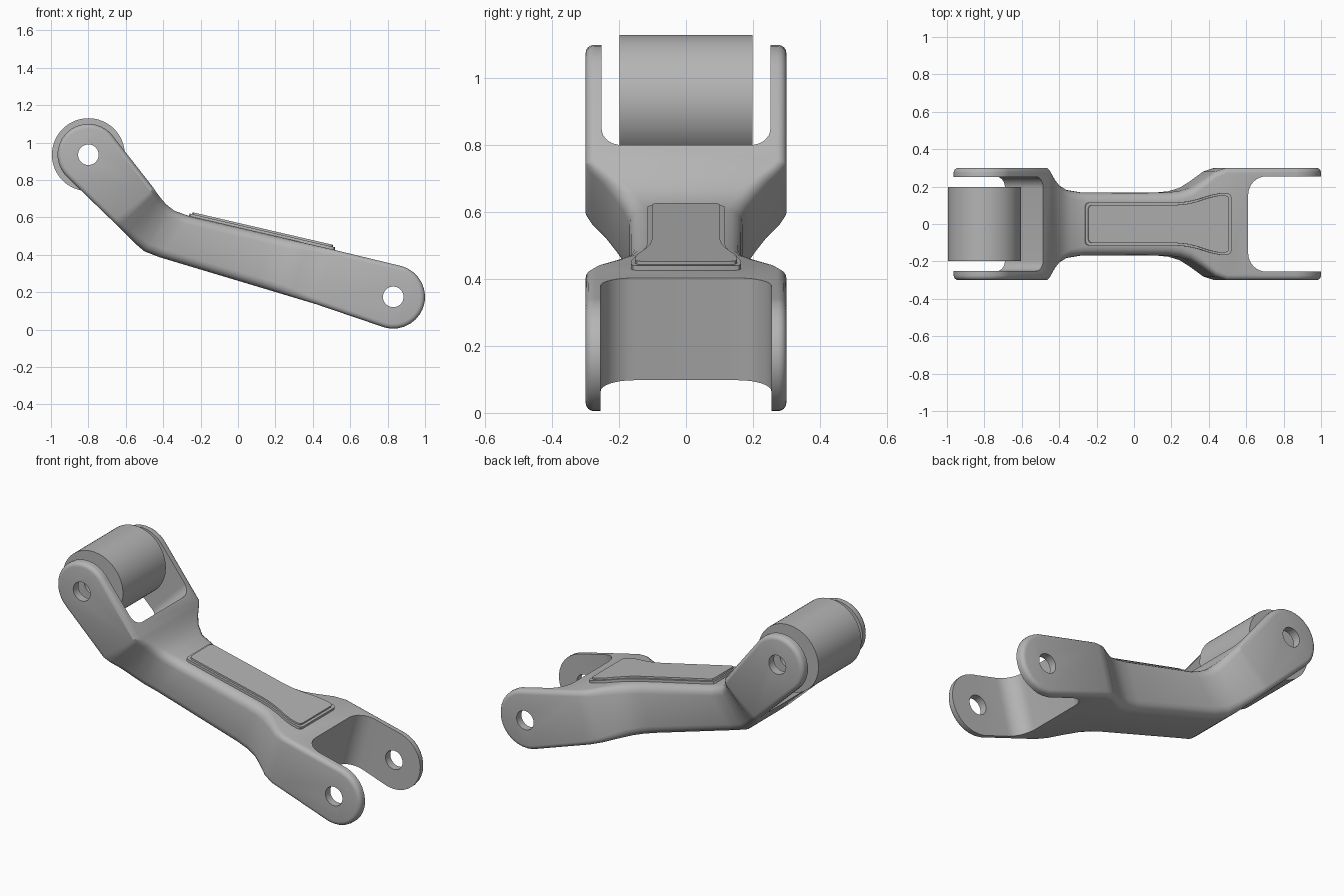
import bpy, bmesh, math
from mathutils import Vector, Matrix

cube = bpy.data.objects.get("Cube")
if cube:
    bpy.data.objects.remove(cube, do_unlink=True)

steel = bpy.data.materials.new("grey_metal")
steel.use_nodes = True
GREY = (0.46, 0.46, 0.46, 1)
steel.diffuse_color = GREY
steel.node_tree.nodes["Principled BSDF"].inputs["Base Color"].default_value = GREY

UPPER = Vector((-0.80, 0.935))   # pin centres in x, z
LOWER = Vector((0.83, 0.175))
HOLE = 0.055


def finish(name, bm):
    bmesh.ops.remove_doubles(bm, verts=bm.verts, dist=1e-5)
    bmesh.ops.recalc_face_normals(bm, faces=bm.faces)
    mesh = bpy.data.meshes.new(name)
    bm.to_mesh(mesh)
    bm.free()
    mesh.materials.append(steel)
    ob = bpy.data.objects.new(name, mesh)
    bpy.context.scene.collection.objects.link(ob)
    return ob


def activate(ob):
    bpy.ops.object.select_all(action='DESELECT')
    ob.select_set(True)
    bpy.context.view_layer.objects.active = ob


def apply(ob, kind, **settings):
    mod = ob.modifiers.new(kind.title(), kind)
    for key, value in settings.items():
        setattr(mod, key, value)
    activate(ob)
    bpy.ops.object.modifier_apply(modifier=mod.name)


def cut(ob, cutter):
    apply(ob, 'BOOLEAN', operation='DIFFERENCE', solver='EXACT', object=cutter)
    bpy.data.objects.remove(cutter, do_unlink=True)


def smooth(ob):
    activate(ob)
    bpy.ops.object.shade_smooth_by_angle(angle=math.radians(32))


def rod(name, centre, radius, half):
    bm = bmesh.new()
    bmesh.ops.create_cone(bm, cap_ends=True, segments=64, radius1=radius, radius2=radius,
                          depth=2 * half)
    bm.transform(Matrix.Translation((centre.x, 0, centre.y)) @ Matrix.Rotation(math.pi / 2, 4, 'X'))
    return finish(name, bm)


def prism(name, outline, low, high, origin, along):
    """Extrude an (along, y) outline across a direction lying in the x-z plane."""
    u = Vector((along[0], 0, along[1])).normalized()
    v = Vector((-u.z, 0, u.x))
    base = Vector((origin[0], 0, origin[1]))
    bm = bmesh.new()
    rings = [[bm.verts.new(base + u * a + v * h + Vector((0, y, 0))) for a, y in outline]
             for h in (low, high)]
    n = len(outline)
    for i in range(n):
        j = (i + 1) % n
        bm.faces.new((rings[0][i], rings[0][j], rings[1][j], rings[1][i]))
    for ring in rings:
        bm.faces.new(ring)
    return finish(name, bm)


def mirrored(half):
    return half + [(a, -y) for a, y in reversed(half)]


# Stations along the arm: functions of edge inset -> (top, bottom), half width, edge radius
def eye(centre, radius, axis, side, angle):
    a = math.radians(angle)
    def points(d):
        return [centre + (radius - d) * Vector((math.cos(axis + s * a), math.sin(axis + s * a)))
                for s in (side, -side)]
    return points, 0.30, 0.025


def section(top, bottom, width, edge):
    t, b = Vector(top), Vector(bottom)
    chord = (b - t).normalized()
    return (lambda d: [t + chord * d, b - chord * d]), width, edge


def beam(x, width, edge):
    low = x - 0.08
    return section((x, 0.605 - 0.232 * (x + 0.255)), (low, 0.405 - 0.30 * (low + 0.48)), width, edge)


angles = [0, 8, 18, 30, 42, 54, 66, 78, 88]
stations = [eye(UPPER, 0.165, math.radians(131.3), -1, a) for a in angles + [94.5]]
stations += [
    section((-0.45, 0.755), (-0.67, 0.58), 0.30, 0.027),
    section((-0.437, 0.735), (-0.64, 0.55), 0.282, 0.03),
    section((-0.415, 0.705), (-0.60, 0.51), 0.245, 0.036),
    section((-0.385, 0.67), (-0.55, 0.46), 0.21, 0.043),
    section((-0.34, 0.635), (-0.50, 0.418), 0.183, 0.048),
    section((-0.255, 0.605), (-0.42, 0.387), 0.169, 0.05),
]
stations += [beam(x, w, e) for x, w, e in [
    (0.18, 0.168, 0.05), (0.25, 0.175, 0.05), (0.31, 0.193, 0.048), (0.37, 0.23, 0.042),
    (0.44, 0.28, 0.034), (0.50, 0.30, 0.028)]]
stations += [eye(LOWER, 0.17, math.radians(-15), 1, a) for a in reversed(angles + [91.7])]

# Arm: stacked side outlines with rounded edges
STEPS = 4
bm = bmesh.new()
layers = []
for side, steps in ((-1, range(STEPS, -1, -1)), (1, range(STEPS + 1))):
    for k in steps:
        a = math.pi / 2 * k / STEPS
        tops, bottoms = [], []
        for points, width, edge in stations:
            y = side * (width - edge * (1 - math.sin(a)))
            t, b = points(edge * (1 - math.cos(a)))
            tops.append(bm.verts.new((t.x, y, t.y)))
            bottoms.append(bm.verts.new((b.x, y, b.y)))
        layers.append((tops, bottoms))
count = len(stations)
for (t0, b0), (t1, b1) in zip(layers, layers[1:]):
    for r0, r1 in ((t0, t1), (b0, b1)):
        for i in range(count - 1):
            bm.faces.new((r0[i], r0[i + 1], r1[i + 1], r1[i]))
for tops, bottoms in (layers[0], layers[-1]):
    for i in range(count - 1):
        bm.faces.new((tops[i], tops[i + 1], bottoms[i + 1], bottoms[i]))
arm = finish("link_arm", bm)


# Fork slots with filleted floors, then pin holes
def slot(origin, along, half, fillet):
    outline = [(0.8, half)]
    for k in range(9):
        a = math.pi / 2 * k / 8
        outline.append((fillet * (1 - math.sin(a)), half - fillet * (1 - math.cos(a))))
    return prism("slot_cutter", mirrored(outline), -0.5, 0.5, origin, along)


cut(arm, slot((-0.5875, 0.70), (-0.70, 0.71), 0.252, 0.06))
cut(arm, slot((0.57, 0.25), (0.967, -0.254), 0.255, 0.10))
for centre in (UPPER, LOWER):
    cut(arm, rod("hole_cutter", centre, HOLE, 0.5))
smooth(arm)

# Bushing between the upper ears
bushing = rod("bushing", UPPER, 0.195, 0.198)
cut(bushing, rod("bore_cutter", UPPER, HOLE, 0.5))
smooth(bushing)

# Raised pad on the top of the beam, flared towards the lower fork
pad_half = [(0.0, 0.095), (0.006, 0.109), (0.02, 0.115), (0.50, 0.115), (0.56, 0.12),
            (0.62, 0.133), (0.69, 0.155), (0.74, 0.165), (0.78, 0.165), (0.794, 0.159),
            (0.80, 0.145)]
pad = prism("top_pad", mirrored(pad_half), -0.02, 0.014, (-0.262, 0.607), (1, -0.232))
smooth(pad)
inner = [(0.014 + a * 0.965, y - 0.013) for a, y in pad_half]
pad_top = prism("top_pad_face", mirrored(inner), 0.0, 0.024, (-0.262, 0.607), (1, -0.232))
smooth(pad_top)
